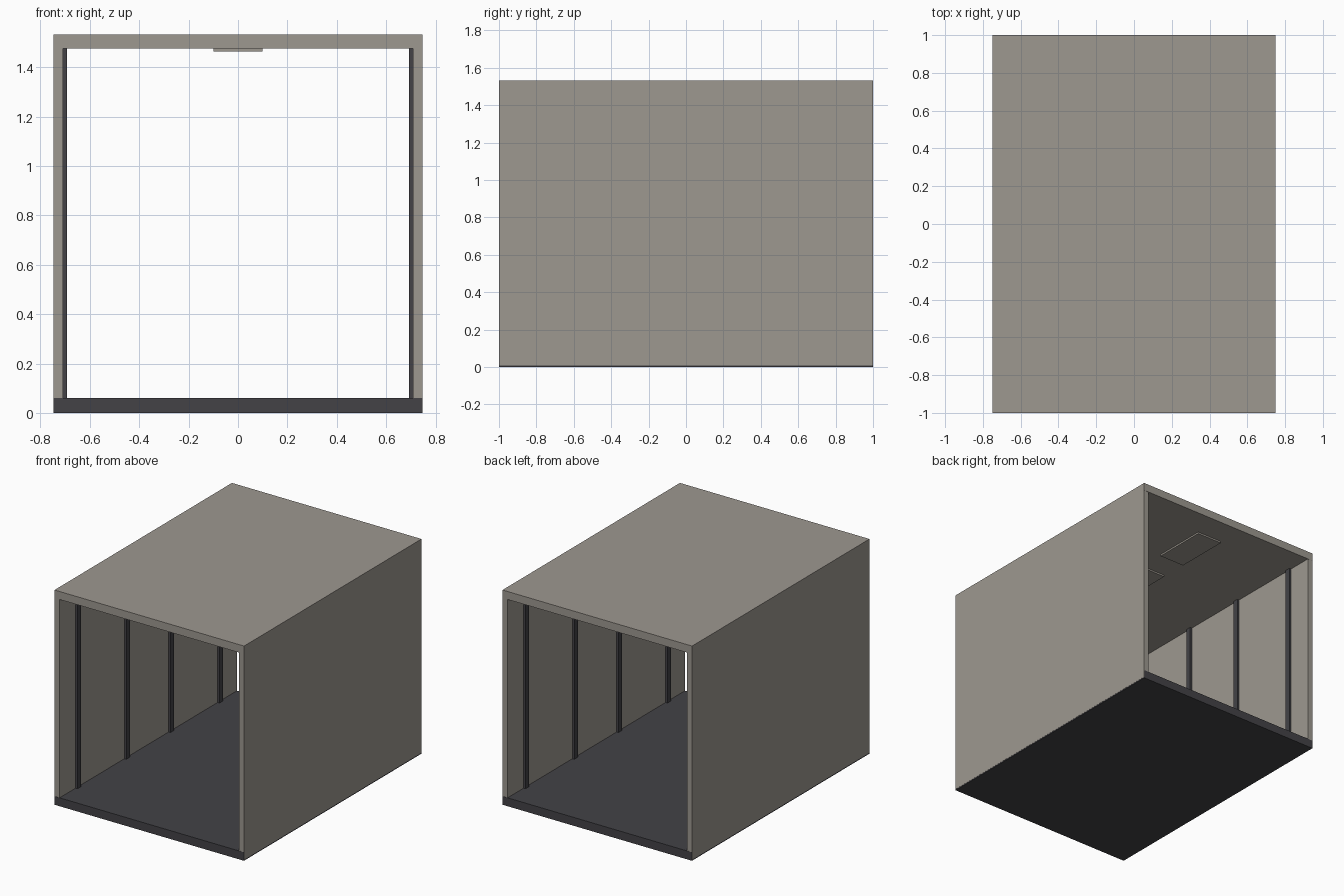
import bpy
import bmesh
from mathutils import Matrix

cube = bpy.data.objects.get("Cube")
if cube:
    bpy.data.objects.remove(cube, do_unlink=True)


def make_material(name, rgb):
    mat = bpy.data.materials.new(name)
    mat.use_nodes = True
    color = (*rgb, 1.0)
    mat.diffuse_color = color
    mat.node_tree.nodes["Principled BSDF"].inputs["Base Color"].default_value = color
    return mat


panel_grey = make_material("warm_grey_panel", (0.34, 0.315, 0.28))
dark_metal = make_material("dark_grey_metal", (0.056, 0.055, 0.062))


def box(name, low, high, mat):
    """Axis-aligned box between two corners."""
    size = [b - a for a, b in zip(low, high)]
    mid = [(a + b) / 2 for a, b in zip(low, high)]
    bm = bmesh.new()
    bmesh.ops.create_cube(bm, size=1, matrix=Matrix.Diagonal((*size, 1)))
    mesh = bpy.data.meshes.new(name)
    bm.to_mesh(mesh)
    bm.free()
    mesh.materials.append(mat)
    obj = bpy.data.objects.new(name, mesh)
    obj.location = mid
    bpy.context.collection.objects.link(obj)
    return obj


HALF_W, WALL_IN, RIB_IN = 0.748, 0.708, 0.693
FLOOR, CEILING, TOP = 0.06, 1.475, 1.532

# Floor slab, a hair proud of the wall ends and inside the wall faces
box("floor", (-HALF_W + 0.001, -1, 0), (HALF_W - 0.001, 1, FLOOR), dark_metal)

# Roof slab
box("roof", (-HALF_W, -1, CEILING), (HALF_W, 1, TOP), panel_grey)

# Side walls and their upright ribs
for side, sign in (("left", 1), ("right", -1)):
    def span(a, b):
        return sorted((sign * a, sign * b))

    x0, x1 = span(WALL_IN, HALF_W)
    box(side + "_wall", (x0, -0.999, 0.008), (x1, 0.999, CEILING), panel_grey)
    x0, x1 = span(RIB_IN, WALL_IN)
    for i, y in enumerate((-0.8, -0.25, 0.25, 0.8)):
        box(f"{side}_rib_{i + 1}", (x0, y - 0.02, FLOOR), (x1, y + 0.02, CEILING), dark_metal)

# Flat panels on the ceiling
for i, y in enumerate((-0.6, 0, 0.6)):
    box(f"ceiling_panel_{i + 1}", (-0.1, y - 0.2, 1.463), (0.1, y + 0.2, CEILING), panel_grey)
